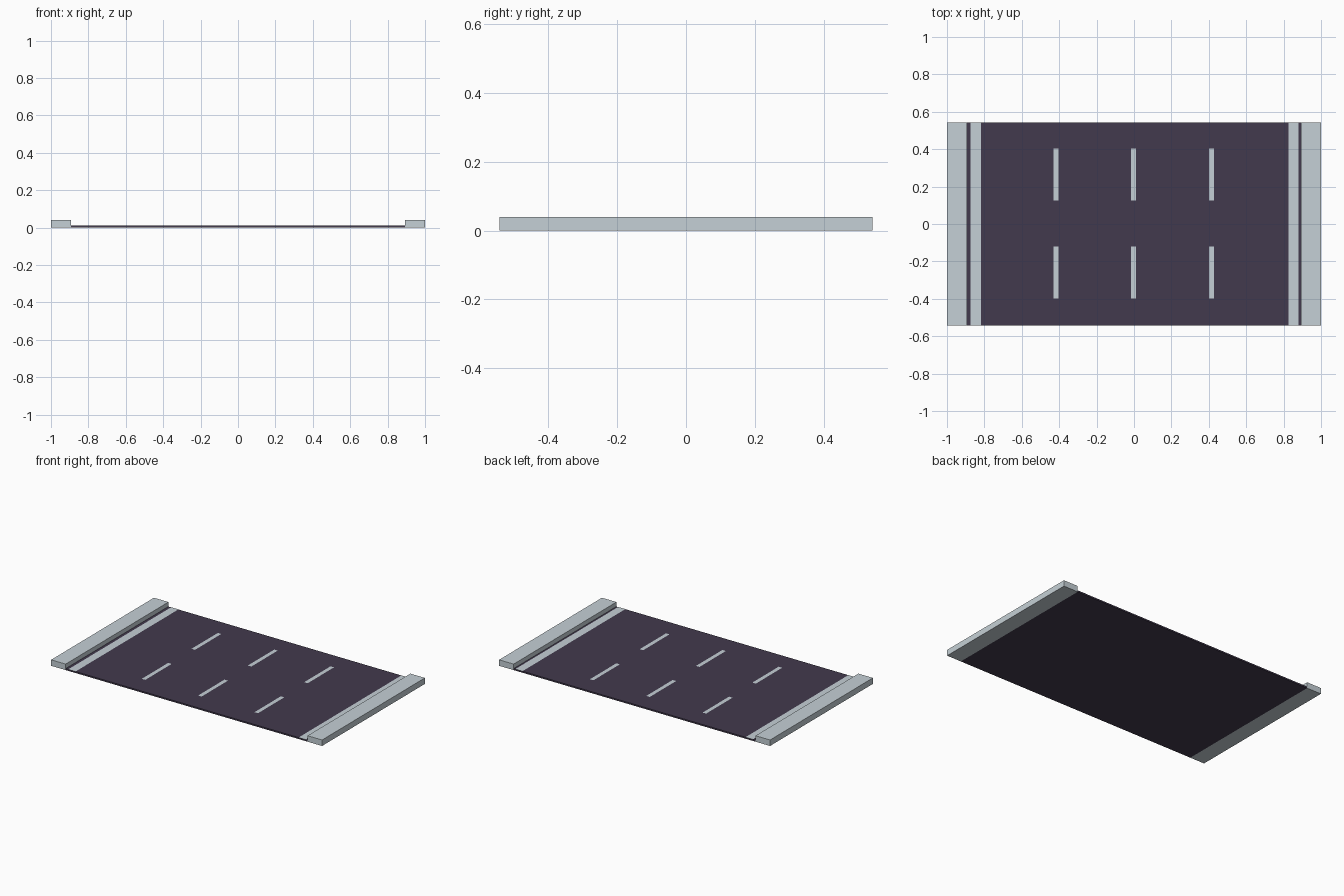
import bpy
import bmesh

if "Cube" in bpy.data.objects:
    bpy.data.objects.remove(bpy.data.objects["Cube"])


def material(name, rgb):
    m = bpy.data.materials.new(name)
    m.diffuse_color = (*rgb, 1)
    m.use_nodes = True
    m.node_tree.nodes["Principled BSDF"].inputs["Base Color"].default_value = m.diffuse_color
    return m


asphalt = material("asphalt", (0.055, 0.042, 0.075))
pale = material("pale_concrete", (0.56, 0.63, 0.67))

HALF_LEN = 0.542
ROAD_TOP = 0.01


def finish(name, bm, mat):
    me = bpy.data.meshes.new(name)
    bm.to_mesh(me)
    bm.free()
    me.materials.append(mat)
    ob = bpy.data.objects.new(name, me)
    bpy.context.collection.objects.link(ob)
    return ob


def box(name, x0, x1, y0, y1, z0, z1, mat):
    bm = bmesh.new()
    bmesh.ops.create_cube(bm, size=1)
    bmesh.ops.scale(bm, vec=(x1 - x0, y1 - y0, z1 - z0), verts=bm.verts)
    bmesh.ops.translate(bm, vec=((x0 + x1) / 2, (y0 + y1) / 2, (z0 + z1) / 2), verts=bm.verts)
    return finish(name, bm, mat)


def paint(name, x0, x1, y0, y1):
    # flat painted marking lying just on the road surface
    z = ROAD_TOP + 0.0006
    bm = bmesh.new()
    bm.faces.new([bm.verts.new(p) for p in
                  ((x0, y0, z), (x1, y0, z), (x1, y1, z), (x0, y1, z))])
    return finish(name, bm, pale)


# road slab
box("road_slab", -0.893, 0.893, -HALF_LEN, HALF_LEN, 0, ROAD_TOP, asphalt)

# raised pavements along both sides
box("pavement_left", -1, -0.893, -HALF_LEN, HALF_LEN, 0, 0.04, pale)
box("pavement_right", 0.893, 1, -HALF_LEN, HALF_LEN, 0, 0.04, pale)

# solid edge lines
paint("edge_line_left", -0.873, -0.819, -HALF_LEN, HALF_LEN)
paint("edge_line_right", 0.827, 0.880, -HALF_LEN, HALF_LEN)

# dashed lane lines: three rows of two dashes
for row, x in enumerate((-0.418, -0.002, 0.414)):
    for col, y in enumerate((-0.26, 0.264)):
        paint(f"lane_dash_{row}_{col}", x - 0.013, x + 0.013, y - 0.139, y + 0.139)
